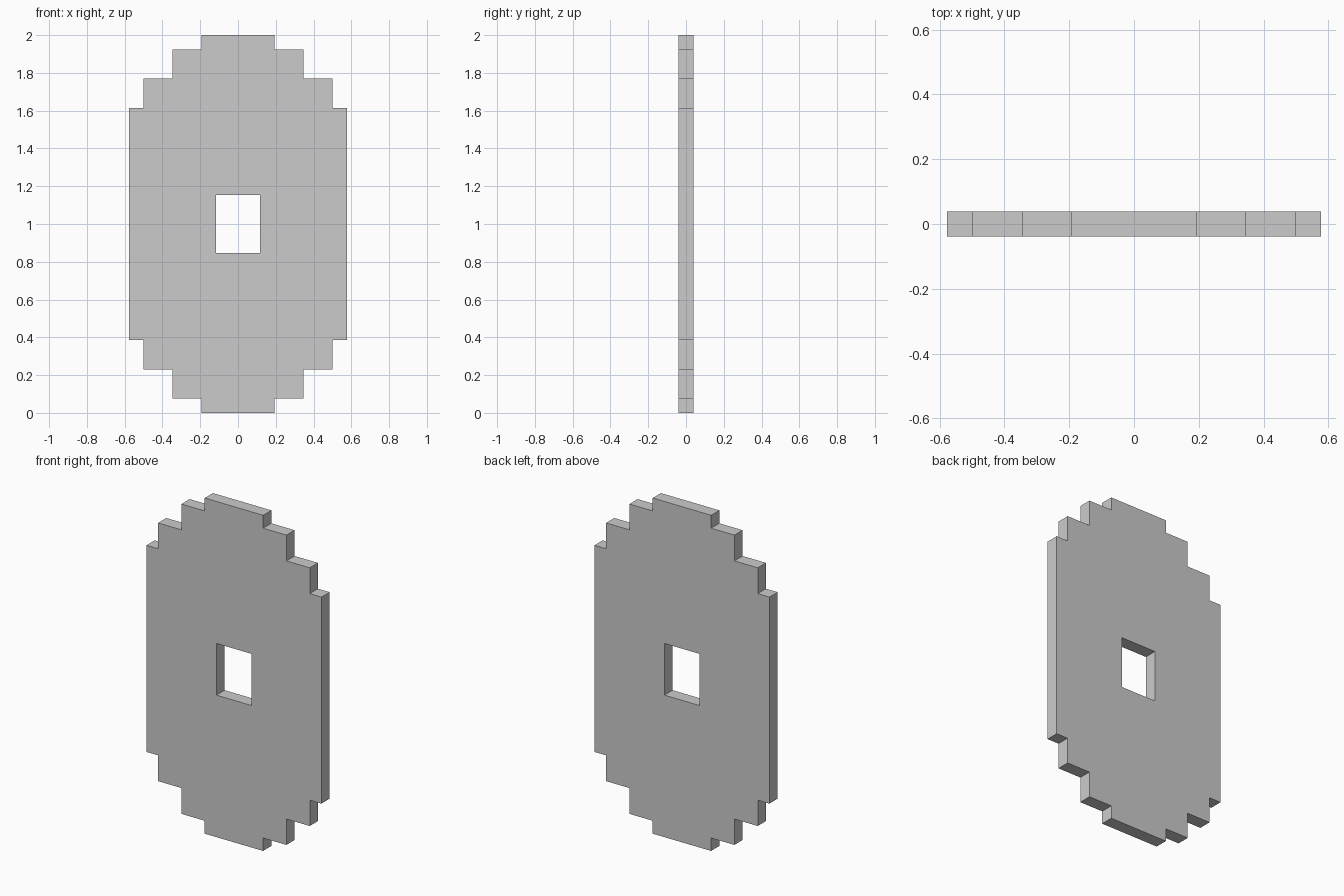
import bpy, bmesh
from math import pi

if "Cube" in bpy.data.objects:
    bpy.data.objects.remove(bpy.data.objects["Cube"])

U = 2 / 26  # one step unit; the plate is 26 units tall

# Stepped quarter outline (x, z from centre), top to side
quarter = [(2.5, 13), (2.5, 12), (4.5, 12), (4.5, 10), (6.5, 10), (6.5, 8), (7.5, 8)]
right = quarter + [(x, -z) for x, z in reversed(quarter)]
outline = right + [(-x, z) for x, z in reversed(right)]

# Central rectangular hole
hole = [(1.5, 2), (1.5, -2), (-1.5, -2), (-1.5, 2)]

# Flat filled curve, extruded to the plate thickness
curve = bpy.data.curves.new("stepped_plate", 'CURVE')
curve.dimensions = '2D'
curve.fill_mode = 'BOTH'
curve.extrude = U / 2
for loop in (outline, hole):
    spline = curve.splines.new('POLY')
    spline.points.add(len(loop) - 1)
    for point, (x, z) in zip(spline.points, loop):
        point.co = (x * U, z * U, 0, 1)
    spline.use_cyclic_u = True

plate = bpy.data.objects.new("stepped_plate", curve)
bpy.context.collection.objects.link(plate)
plate.rotation_euler.x = pi / 2
plate.location.z = 1
bpy.context.view_layer.objects.active = plate
plate.select_set(True)
bpy.ops.object.convert(target='MESH')
plate = bpy.context.object
bpy.ops.object.transform_apply(location=True, rotation=True, scale=True)

# Weld the caps to the rim and keep flat faces
bm = bmesh.new()
bm.from_mesh(plate.data)
bmesh.ops.remove_doubles(bm, verts=bm.verts, dist=1e-4)
bmesh.ops.recalc_face_normals(bm, faces=bm.faces)
for face in bm.faces:
    face.smooth = False
bm.to_mesh(plate.data)
bm.free()
